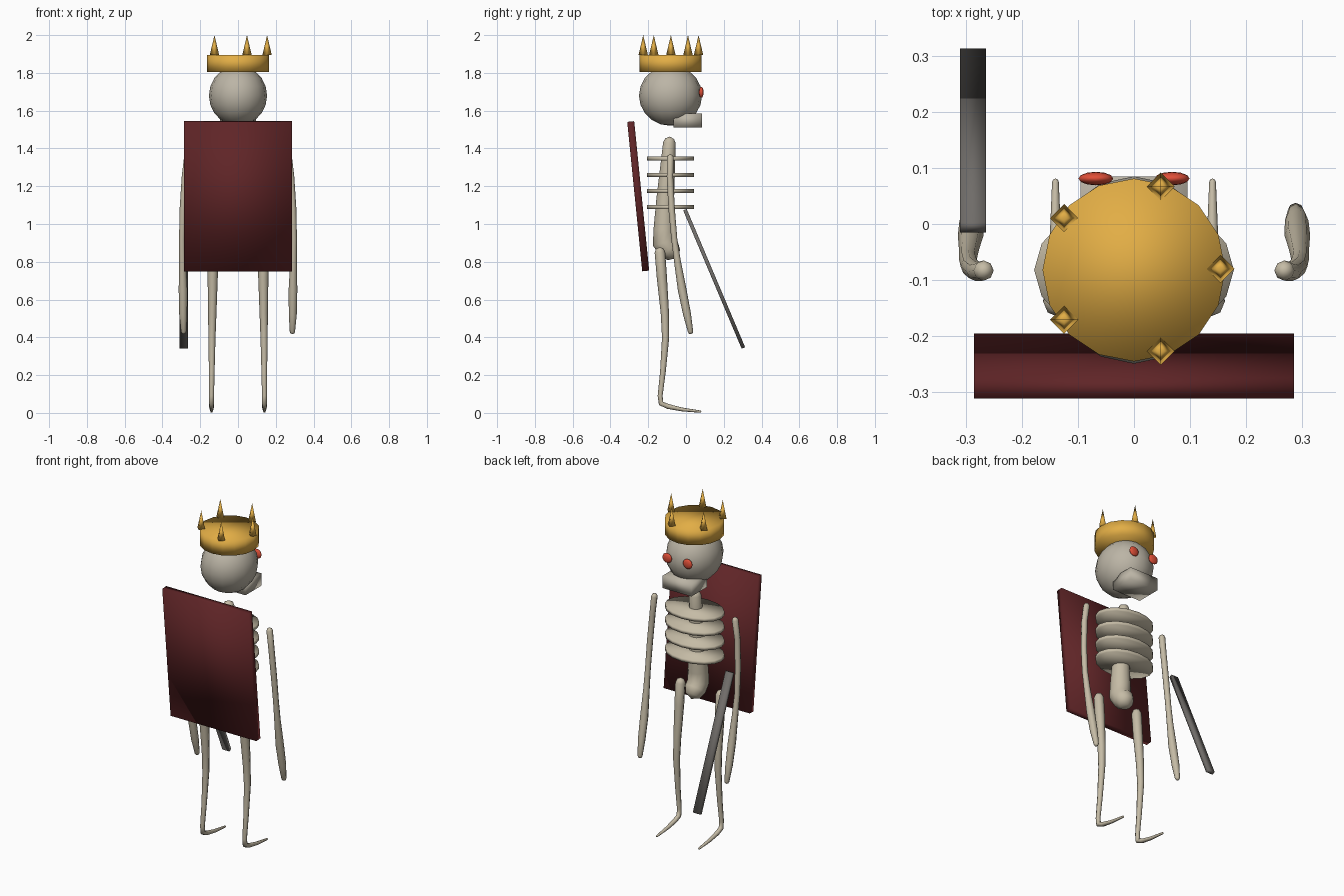
import bpy, bmesh, math
from mathutils import Vector, Matrix

if "Cube" in bpy.data.objects:
    bpy.data.objects.remove(bpy.data.objects["Cube"])


def material(name, rgb):
    m = bpy.data.materials.new(name)
    m.diffuse_color = (*rgb, 1)
    m.use_nodes = True
    m.node_tree.nodes["Principled BSDF"].inputs["Base Color"].default_value = m.diffuse_color
    return m


BONE = material("bone", (0.56, 0.50, 0.38))
SKULL = material("skull_bone", (0.50, 0.46, 0.38))
GOLD = material("gold", (0.76, 0.42, 0.06))
CLOTH = material("dark_red_cloth", (0.115, 0.018, 0.02))
STEEL = material("dark_steel", (0.16, 0.15, 0.14))
RED = material("glowing_red", (0.75, 0.08, 0.04))


def finish(name, bm, mat):
    bmesh.ops.recalc_face_normals(bm, faces=bm.faces)
    me = bpy.data.meshes.new(name)
    bm.to_mesh(me)
    bm.free()
    me.materials.append(mat)
    for p in me.polygons:
        p.use_smooth = True
    ob = bpy.data.objects.new(name, me)
    bpy.context.collection.objects.link(ob)
    return ob


def placed(loc, size, tilt=0.0):
    return (Matrix.Translation(loc) @ Matrix.Rotation(tilt, 4, 'X')
            @ Matrix.Diagonal((*size, 1)))


def box(name, mat, loc, size, tilt=0.0):
    bm = bmesh.new()
    bmesh.ops.create_cube(bm, size=1, matrix=placed(loc, size, tilt))
    return finish(name, bm, mat)


def ball(name, mat, loc, radii, u=16, v=10):
    bm = bmesh.new()
    bmesh.ops.create_uvsphere(bm, u_segments=u, v_segments=v, radius=1,
                              matrix=placed(loc, radii))
    return finish(name, bm, mat)


def cone(name, mat, loc, radii, height, sides, top=1.0):
    bm = bmesh.new()
    bmesh.ops.create_cone(bm, cap_ends=True, segments=sides, radius1=1,
                          radius2=top, depth=1,
                          matrix=placed(loc, (*radii, height)))
    return finish(name, bm, mat)


def limb(name, mat, path, side=1, sides=8):
    """Round tube with domed ends through (x, y, z, radius) points."""
    pts = [Vector((p[0] * side, p[1], p[2])) for p in path]
    rad = [p[3] for p in path]
    dirs = [(pts[min(i + 1, len(pts) - 1)] - pts[max(i - 1, 0)]).normalized()
            for i in range(len(pts))]
    rings = list(zip(pts, dirs, rad))
    # add a smaller ring and a tip beyond each end
    for end, sign in ((0, -1), (-1, 1)):
        p, d, r = pts[end], dirs[end], rad[end]
        cap = (p + d * sign * r * 0.65, d, r * 0.72)
        rings.insert(0, cap) if sign < 0 else rings.append(cap)
    bm = bmesh.new()
    loops = []
    for p, d, r in rings:
        a = Vector((1, 0, 0)) - d * d.x
        a.normalize()
        b = d.cross(a)
        loops.append([bm.verts.new(p + (a * math.cos(t) + b * math.sin(t)) * r)
                      for t in (2 * math.pi * k / sides for k in range(sides))])
    for l0, l1 in zip(loops, loops[1:]):
        for k in range(sides):
            n = (k + 1) % sides
            bm.faces.new((l0[k], l0[n], l1[n], l1[k]))
    for loop, end, sign in ((loops[0], 0, -1), (loops[-1], -1, 1)):
        tip = bm.verts.new(pts[end] + dirs[end] * sign * rad[end])
        for k in range(sides):
            bm.faces.new((loop[k], loop[(k + 1) % sides], tip))
    return finish(name, bm, mat)


# head: skull, jaw and eyes
ball("skull", SKULL, (0, -0.082, 1.68), (0.154, 0.167, 0.16))
box("jaw", SKULL, (0, 0.01, 1.548), (0.19, 0.15, 0.075))
for s, tag in ((-1, "left"), (1, "right")):
    ball(tag + "_eye", RED, (s * 0.068, 0.081, 1.697), (0.031, 0.012, 0.029), 12, 8)

# crown: closed band with five pyramid spikes
cone("crown_band", GOLD, (0, -0.082, 1.85), (0.163, 0.163), 0.092, 16)
for i in range(5):
    a = i * math.tau / 5
    cone(f"crown_spike_{i + 1}", GOLD,
         (0.154 * math.cos(a), -0.08 + 0.154 * math.sin(a), 1.947),
         (0.025, 0.025), 0.106, 4, 0)

# spine curling forward into the pelvis
limb("spine", BONE, [(0, -0.088, 1.43, 0.033), (0, -0.095, 1.33, 0.038),
                     (0, -0.11, 1.13, 0.047), (0, -0.115, 0.97, 0.057),
                     (0, -0.117, 0.90, 0.060), (0, -0.088, 0.865, 0.059)], sides=12)

# rib plates
for i in range(4):
    cone(f"rib_{i + 1}", BONE, (0, -0.082, 1.346 - i * 0.0855), (0.178, 0.124), 0.021, 16)

# arms and legs
ARM = [(0.268, -0.083, 1.352, 0.018), (0.281, -0.085, 1.25, 0.017),
       (0.292, -0.076, 1.08, 0.017), (0.296, -0.062, 0.92, 0.016),
       (0.294, -0.045, 0.80, 0.018), (0.291, -0.02, 0.65, 0.023),
       (0.290, 0.006, 0.52, 0.021), (0.288, 0.024, 0.43, 0.014)]
LEG = [(0.134, -0.138, 0.85, 0.028), (0.134, -0.128, 0.72, 0.027),
       (0.136, -0.112, 0.53, 0.022), (0.138, -0.108, 0.40, 0.019),
       (0.139, -0.122, 0.22, 0.015), (0.140, -0.137, 0.09, 0.013),
       (0.140, -0.132, 0.050, 0.014), (0.140, -0.095, 0.034, 0.013),
       (0.140, -0.02, 0.018, 0.010), (0.140, 0.075, 0.007, 0.006)]
for s, tag in ((-1, "left"), (1, "right")):
    limb(tag + "_arm", BONE, ARM, s)
    limb(tag + "_leg", BONE, LEG, s)

# cape hanging behind and blade held at the side
box("cape", CLOTH, (0, -0.253, 1.147), (0.57, 0.037, 0.795), 0.1)
box("blade", STEEL, (-0.287, 0.149, 0.71), (0.046, 0.02, 0.795), 0.4)
